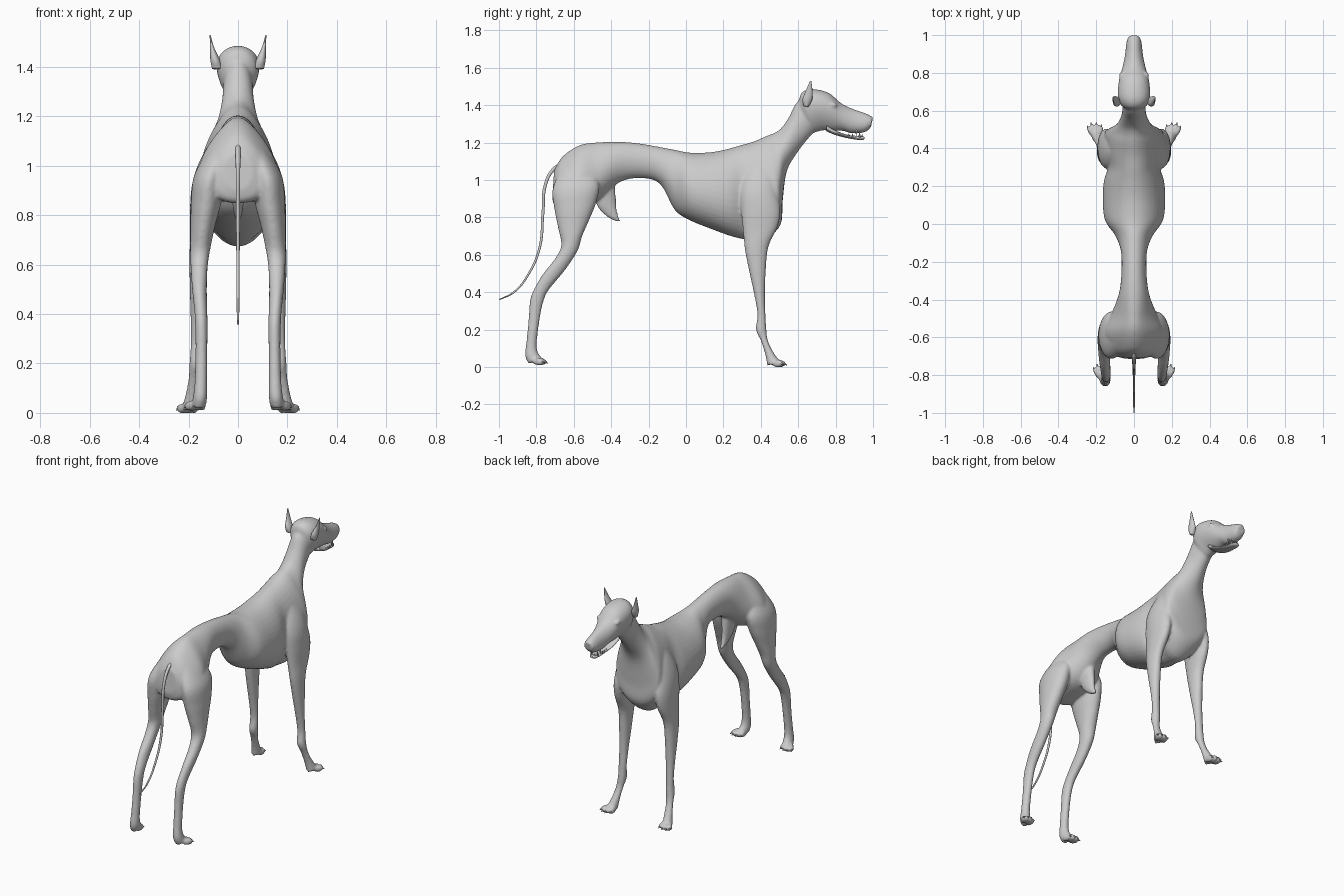
import bpy, bmesh, math
from mathutils import Vector, Matrix


def spline(rows, steps=5):
    # Catmull-Rom interpolation of the section rows
    out = []
    for i in range(len(rows) - 1):
        a, b, c, d = (rows[max(0, min(len(rows) - 1, i + j))] for j in (-1, 0, 1, 2))
        for s in range(steps):
            t = s / steps
            out.append([0.5 * (2 * q + (r - p) * t + (2 * p - 5 * q + 4 * r - u) * t * t
                               + (3 * q - p - 3 * r + u) * t ** 3)
                        for p, q, r, u in zip(a, b, c, d)])
    return out + [list(rows[-1])]


def loft(bm, rows, side=1, n=40):
    # row: y, z of one edge, y, z of the opposite edge, centre x, half width, taper
    rings = []
    for y1, z1, y2, z2, xc, w, k in spline(rows):
        mid, half = Vector((0, y1 + y2, z1 + z2)) / 2, Vector((0, y1 - y2, z1 - z2)) / 2
        ring = []
        for i in range(n):
            a = 2 * math.pi * i / n
            p = mid + half * math.cos(a)
            p.x = side * (xc + w * math.sin(a) * (1 + k * math.cos(a)))
            ring.append(bm.verts.new(p))
        rings.append(ring)
    for r, s in zip(rings, rings[1:]):
        for i in range(n):
            j = (i + 1) % n
            bm.faces.new((r[i], r[j], s[j], s[i]))
    bm.faces.new(rings[0])
    bm.faces.new(rings[-1])


def blob(bm, loc, size, turn=0):
    m = Matrix.Translation(loc) @ Matrix.Rotation(turn, 4, 'Z') @ Matrix.Diagonal((*size, 1))
    bmesh.ops.create_uvsphere(bm, u_segments=16, v_segments=10, radius=1, matrix=m)


def spike(bm, loc, direction, r, length):
    d = Vector(direction).normalized()
    m = Matrix.Translation(Vector(loc) + d * length / 2) @ d.to_track_quat('Z', 'Y').to_matrix().to_4x4()
    bmesh.ops.create_cone(bm, cap_ends=True, segments=8, radius1=r, radius2=r * 0.15,
                          depth=length, matrix=m)


def finish(bm, name):
    bmesh.ops.recalc_face_normals(bm, faces=bm.faces)
    me = bpy.data.meshes.new(name)
    bm.to_mesh(me)
    bm.free()
    me.polygons.foreach_set("use_smooth", [True] * len(me.polygons))
    ob = bpy.data.objects.new(name, me)
    bpy.context.collection.objects.link(ob)
    return ob


torso = [
    (-.705, 1.05, -.715, .90, 0, .06, 0), (-.66, 1.125, -.69, .85, 0, .12, -.3),
    (-.57, 1.185, -.58, .86, 0, .15, -.4), (-.48, 1.2, -.47, .89, 0, .115, -.3),
    (-.36, 1.204, -.36, .985, 0, .078, 0), (-.25, 1.195, -.25, 1.01, 0, .066, 0),
    (-.14, 1.176, -.14, .98, 0, .07, 0), (-.06, 1.161, -.06, .84, 0, .1, -.05),
    (.02, 1.146, .02, .785, 0, .153, -.1), (.13, 1.148, .13, .74, 0, .164, -.12),
    (.22, 1.165, .24, .70, 0, .158, -.1), (.29, 1.185, .33, .68, 0, .135, 0),
    (.36, 1.205, .42, .68, 0, .15, -.1), (.43, 1.235, .505, .76, 0, .153, -.25),
    (.475, 1.253, .517, .89, 0, .128, -.35), (.51, 1.278, .54, 1.05, 0, .088, -.25),
    (.55, 1.335, .605, 1.16, 0, .066, 0), (.585, 1.405, .67, 1.24, 0, .06, 0),
    (.63, 1.45, .72, 1.29, 0, .06, 0)]
head = [
    (.605, 1.43, .64, 1.29, 0, .055, .1), (.62, 1.468, .68, 1.255, 0, .076, .2),
    (.67, 1.486, .73, 1.265, 0, .084, .25), (.76, 1.467, .785, 1.262, 0, .076, .2),
    (.83, 1.41, .84, 1.262, 0, .06, 0), (.90, 1.377, .885, 1.25, 0, .048, -.1),
    (.965, 1.355, .955, 1.255, 0, .04, -.1), (1.0, 1.335, .988, 1.28, 0, .03, 0)]
sheath = [
    (-.48, .91, -.38, .98, 0, .035, 0), (-.475, .86, -.375, .90, 0, .027, 0),
    (-.43, .81, -.372, .85, 0, .02, 0), (-.39, .785, -.36, .80, 0, .014, 0),
    (-.365, .778, -.345, .778, 0, .007, 0)]
front_leg = [
    (.34, 1.10, .42, 1.12, .075, .03, 0), (.30, 1.0, .47, 1.03, .112, .045, 0),
    (.29, .92, .485, .94, .132, .053, 0), (.295, .83, .505, .84, .144, .05, 0),
    (.305, .72, .49, .75, .152, .042, 0), (.316, .62, .44, .64, .16, .036, 0),
    (.34, .5, .426, .5, .163, .032, 0), (.366, .38, .422, .38, .165, .027, 0),
    (.382, .28, .425, .28, .167, .025, 0), (.374, .2, .43, .2, .17, .026, 0),
    (.40, .14, .438, .14, .178, .023, 0), (.423, .07, .467, .08, .187, .025, 0),
    (.435, .004, .495, .04, .196, .03, 0)]
hind_leg = [
    (-.67, 1.06, -.52, 1.09, .07, .04, 0), (-.713, .95, -.465, .98, .115, .061, 0),
    (-.703, .84, -.48, .88, .128, .062, 0), (-.683, .74, -.52, .78, .142, .05, 0),
    (-.667, .65, -.555, .70, .152, .042, 0), (-.70, .58, -.58, .62, .157, .035, 0),
    (-.77, .49, -.645, .52, .156, .03, 0), (-.82, .40, -.735, .41, .15, .026, 0),
    (-.836, .34, -.765, .34, .148, .025, 0), (-.842, .25, -.783, .25, .148, .024, 0),
    (-.854, .13, -.798, .13, .15, .025, 0), (-.86, .06, -.793, .08, .153, .028, 0),
    (-.84, .015, -.775, .055, .158, .03, 0)]
ear = [
    (.63, 1.395, .655, 1.39, .085, .02, 0), (.622, 1.43, .675, 1.43, .093, .019, 0),
    (.642, 1.48, .676, 1.48, .105, .008, 0), (.663, 1.53, .67, 1.53, .113, .002, 0)]
jaw = [
    (.75, 1.30, .75, 1.26, 0, .055, 0), (.80, 1.265, .80, 1.24, 0, .048, 0),
    (.87, 1.24, .87, 1.222, 0, .034, 0), (.935, 1.235, .935, 1.213, 0, .026, 0),
    (.955, 1.23, .953, 1.218, 0, .014, 0)]

# body with legs and paws, fused into one skin
bm, claws = bmesh.new(), bmesh.new()
for rows in (torso, head, sheath):
    loft(bm, rows)
for side in (1, -1):
    loft(bm, front_leg, side)
    loft(bm, hind_leg, side)
    blob(bm, (side * .064, .785, 1.40), (.015, .024, .014))
    for px, py, pz in ((.2, .478, .018), (.168, -.80, .028)):
        for i in range(4):
            ang = math.radians(30 - 11 * i)
            reach = .024 if i in (1, 2) else .012
            d = Vector((side * math.sin(ang), math.cos(ang), 0))
            base = Vector((side * (px + (1.5 - i) * .016), py, pz))
            blob(bm, base + d * reach, (.0125, .034, .02), -side * ang)
            spike(claws, base + d * (reach + .025), d + Vector((0, 0, -.6)), .006, .016)
body = finish(bm, "body")
rm = body.modifiers.new("fuse", 'REMESH')
rm.mode = 'VOXEL'
rm.voxel_size = .0075
rm.use_smooth_shade = True
sm = body.modifiers.new("soften", 'SMOOTH')
sm.factor, sm.iterations = .5, 6
finish(claws, "claws")

# ears
bm = bmesh.new()
for side in (1, -1):
    loft(bm, ear, side, 16)
finish(bm, "ears")

# lower jaw and teeth
bm = bmesh.new()
loft(bm, jaw, n=24)
finish(bm, "lower_jaw")
bm = bmesh.new()
for side in (1, -1):
    spike(bm, (side * .022, .928, 1.228), (0, 0, 1), .006, .035)
    spike(bm, (side * .028, .91, 1.268), (0, 0, -1), .006, .033)
    for i in range(3):
        spike(bm, (side * (.005 + .006 * i), .945 - .003 * i, 1.228), (0, 0, 1), .003, .014)
        spike(bm, (side * .03, .89 - .02 * i, 1.232), (0, 0, 1), .006, .016)
finish(bm, "teeth")

# tail
cu = bpy.data.curves.new("tail", 'CURVE')
cu.dimensions = '3D'
cu.bevel_depth, cu.bevel_resolution, cu.use_fill_caps = .01, 3, True
path = [(-.66, 1.085, 1.2), (-.705, 1.06, 1), (-.75, .98, .9), (-.765, .82, .8), (-.782, .64, .7),
        (-.84, .5, .6), (-.92, .4, .5), (-.998, .36, .35)]
sp = cu.splines.new('BEZIER')
sp.bezier_points.add(len(path) - 1)
for bp, (y, z, r) in zip(sp.bezier_points, path):
    bp.co, bp.radius = (0, y, z), r
    bp.handle_left_type = bp.handle_right_type = 'AUTO'
bpy.context.collection.objects.link(bpy.data.objects.new("tail", cu))
